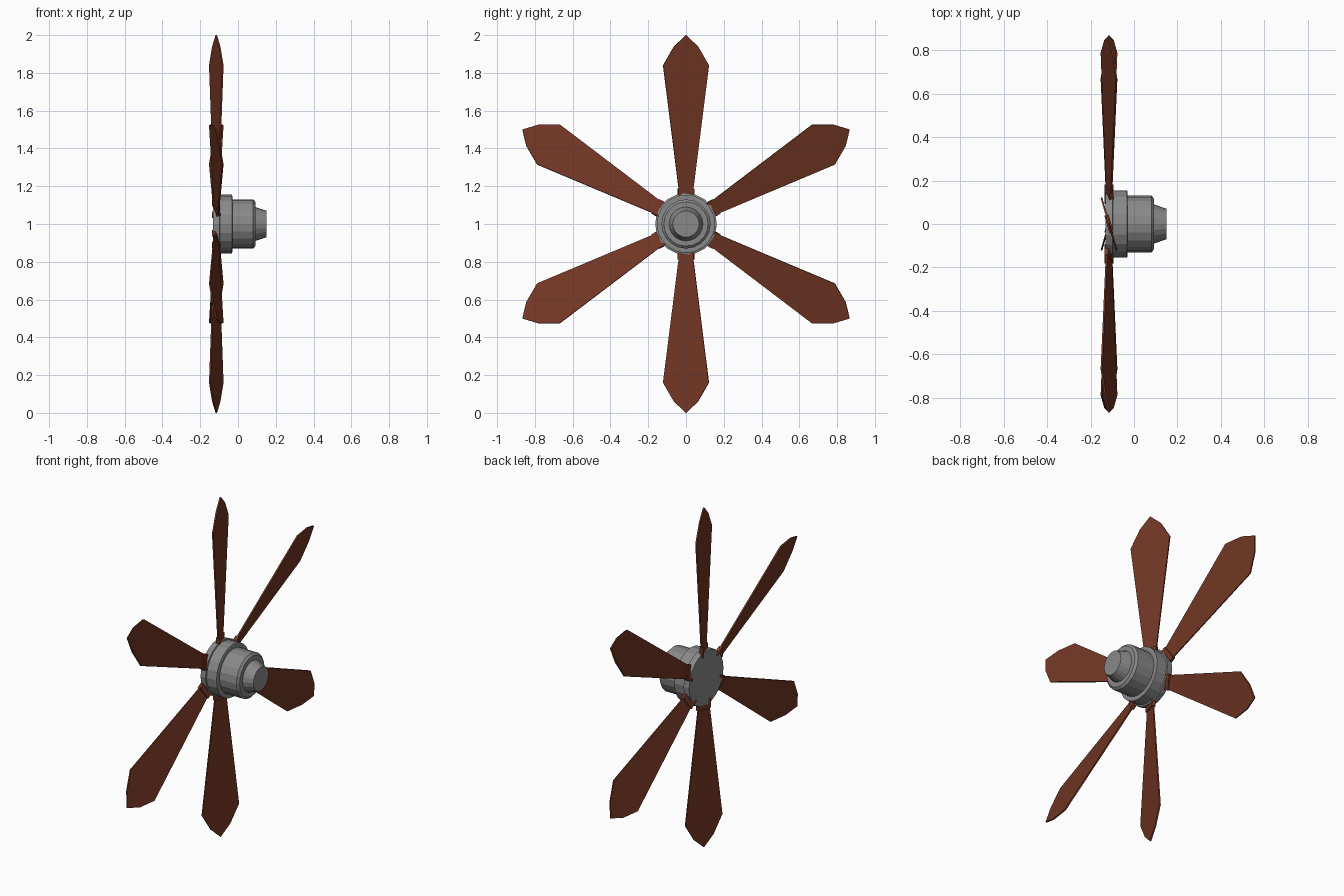
import bpy, bmesh, math
from mathutils import Matrix, Vector

if "Cube" in bpy.data.objects:
    bpy.data.objects.remove(bpy.data.objects["Cube"])

def material(name, rgb):
    m = bpy.data.materials.new(name)
    m.diffuse_color = (*rgb, 1)
    m.use_nodes = True
    m.node_tree.nodes["Principled BSDF"].inputs["Base Color"].default_value = m.diffuse_color
    return m

metal = material("grey metal", (0.25, 0.25, 0.25))
wood = material("red brown wood", (0.17, 0.038, 0.018))
CX, CZ = -0.115, 1.0          # blade plane and axle height
PITCH = math.radians(16)

def finish(bm, name, mat):
    bmesh.ops.recalc_face_normals(bm, faces=bm.faces)
    me = bpy.data.meshes.new(name)
    bm.to_mesh(me)
    bm.free()
    me.materials.append(mat)
    ob = bpy.data.objects.new(name, me)
    bpy.context.collection.objects.link(ob)
    return ob

def lathe(name, profile, mat, n=20):
    """Turn (x, radius) pairs around the axle, with flat end caps."""
    bm = bmesh.new()
    rings = []
    for x, r in profile:
        rings.append([bm.verts.new((x, r * math.cos(2 * math.pi * i / n),
                                    CZ + r * math.sin(2 * math.pi * i / n))) for i in range(n)])
    for a, b in zip(rings, rings[1:]):
        for i in range(n):
            j = (i + 1) % n
            bm.faces.new((a[i], a[j], b[j], b[i]))
    bm.faces.new(rings[0])
    bm.faces.new(rings[-1])
    return finish(bm, name, mat)

def plate(name, half, thick, angle, mat):
    """Symmetric flat plate from (half width, radius) pairs, pitched then turned around the axle."""
    outline = half + [(-w, r) for w, r in reversed(half) if w > 0]
    bm = bmesh.new()
    M = (Matrix.Translation((CX, 0, CZ)) @ Matrix.Rotation(angle, 4, 'X')
         @ Matrix.Rotation(PITCH, 4, 'Z'))
    f = bm.faces.new([bm.verts.new((-thick / 2, w, r)) for w, r in outline])
    ext = bmesh.ops.extrude_face_region(bm, geom=[f])
    bmesh.ops.translate(bm, vec=Vector((thick, 0, 0)),
                        verts=[v for v in ext["geom"] if isinstance(v, bmesh.types.BMVert)])
    bmesh.ops.transform(bm, matrix=M, verts=bm.verts)
    return finish(bm, name, mat)

# Stepped hub: back plate, collar, motor drum, nose
lathe("hub", [(-0.132, 0.16), (-0.098, 0.163), (-0.096, 0.155), (-0.032, 0.155),
              (-0.03, 0.148), (-0.03, 0.13), (0.08, 0.13), (0.092, 0.117),
              (0.092, 0.09), (0.15, 0.07)], metal)

# Six pitched blades with root brackets
for k in range(6):
    a = k * math.pi / 3
    plate(f"blade_{k+1}", [(0.034, 0.14), (0.126, 0.84), (0.066, 0.94), (0, 1.0)], 0.008, a, wood)
    plate(f"blade_bracket_{k+1}", [(0.043, 0.13), (0.043, 0.187)], 0.02, a, wood)
